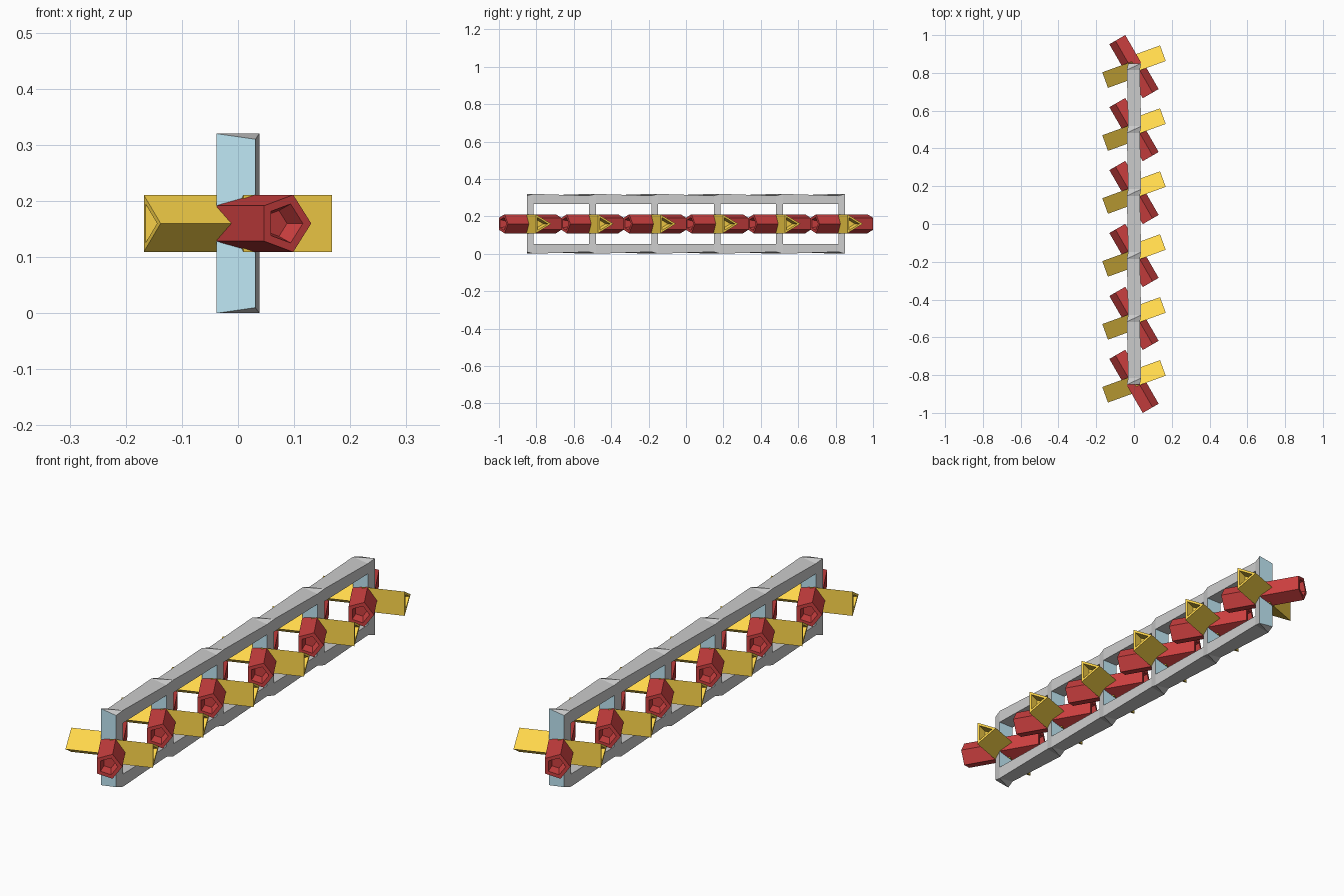
import bpy, bmesh
from math import cos, sin, pi, radians
from mathutils import Vector

if "Cube" in bpy.data.objects:
    bpy.data.objects.remove(bpy.data.objects["Cube"])

CENTRES = [-0.833 + i * 0.3332 for i in range(6)]
MID_Z = 0.16


def material(name, rgb):
    m = bpy.data.materials.new(name)
    m.diffuse_color = (*rgb, 1)
    m.use_nodes = True
    m.node_tree.nodes["Principled BSDF"].inputs["Base Color"].default_value = m.diffuse_color
    return m


GREY = material("grey", (0.8, 0.8, 0.8))
BLUE = material("sky_blue", (0.53, 0.81, 0.92))
ORANGE = material("orange", (1.0, 0.68, 0.07))
RED = material("dark_red", (0.6, 0.05, 0.05))


def finish(bm, name, mats):
    bmesh.ops.recalc_face_normals(bm, faces=bm.faces[:])
    me = bpy.data.meshes.new(name)
    bm.to_mesh(me)
    bm.free()
    for m in mats:
        me.materials.append(m)
    ob = bpy.data.objects.new(name, me)
    bpy.context.collection.objects.link(ob)
    return ob


def bridge(bm, a, b):
    n = len(a)
    return [bm.faces.new((a[i], a[(i + 1) % n], b[(i + 1) % n], b[i])) for i in range(n)]


# Rails: section at the front and back edge of each post, slightly twisted
def rail(name, side):
    bm = bmesh.new()
    rings = []
    for cy in CENTRES:
        for dy, xl, zl, xr, zr in ((-0.018, -0.038, 0.16, 0.031, 0.15),
                                   (0.018, -0.031, 0.15, 0.038, 0.16)):
            pts = ((xl, zl), (xr, zr), (xr, 0.107), (xl, 0.107))
            rings.append([bm.verts.new((x, cy + dy, MID_Z + side * z)) for x, z in pts])
    for i, (a, b) in enumerate(zip(rings, rings[1:])):
        faces = bridge(bm, a, b)
        if i % 2 == 0:
            # diagonal crease on the outside of the joint
            bmesh.ops.connect_verts(bm, verts=[a[0], b[1]])
    for ring in (rings[0], rings[-1]):
        bm.faces.new(ring).material_index = 1
    finish(bm, name, (GREY, BLUE))


rail("top_rail", 1)
rail("bottom_rail", -1)


# Posts: blue on the faces looking along the ladder, grey on the sides
def post(cy):
    bm = bmesh.new()
    plan = ((-0.038, -0.018), (0.031, -0.018), (0.038, 0.018), (-0.031, 0.018))
    low, high = [[bm.verts.new((x, cy + y, MID_Z + z)) for x, y in plan]
                 for z in (-0.107, 0.107)]
    for i, f in enumerate(bridge(bm, low, high)):
        f.material_index = 1 - i % 2
    finish(bm, "post", (GREY, BLUE))


# Tubes: a prism running out from the post centre with a recessed outer end
def tube(name, cy, sides, radius, length, angle, point, mat):
    u = Vector((cos(angle), sin(angle), 0))
    n = Vector((-sin(angle), cos(angle), 0)) * point
    centre = Vector((0, cy, MID_Z))
    bm = bmesh.new()
    rings = []
    for dist, s in ((0, 1), (length, 1), (length, 0.68), (length - 0.035, 0.45)):
        rings.append([bm.verts.new(centre + u * dist + radius * s *
                      (n * cos(2 * pi * k / sides) + Vector((0, 0, sin(2 * pi * k / sides)))))
                      for k in range(sides)])
    for a, b in zip(rings, rings[1:]):
        bridge(bm, a, b)
    bm.faces.new(rings[0])
    bm.faces.new(rings[-1])
    finish(bm, name, (mat,))


for cy in CENTRES:
    post(cy)
    for turn in (0, pi):
        tube("triangular_tube", cy, 3, 0.0585, 0.168, radians(20) + turn, 1, ORANGE)
        tube("pentagonal_tube", cy, 5, 0.0537, 0.168, radians(-60) + turn, 1, RED)
